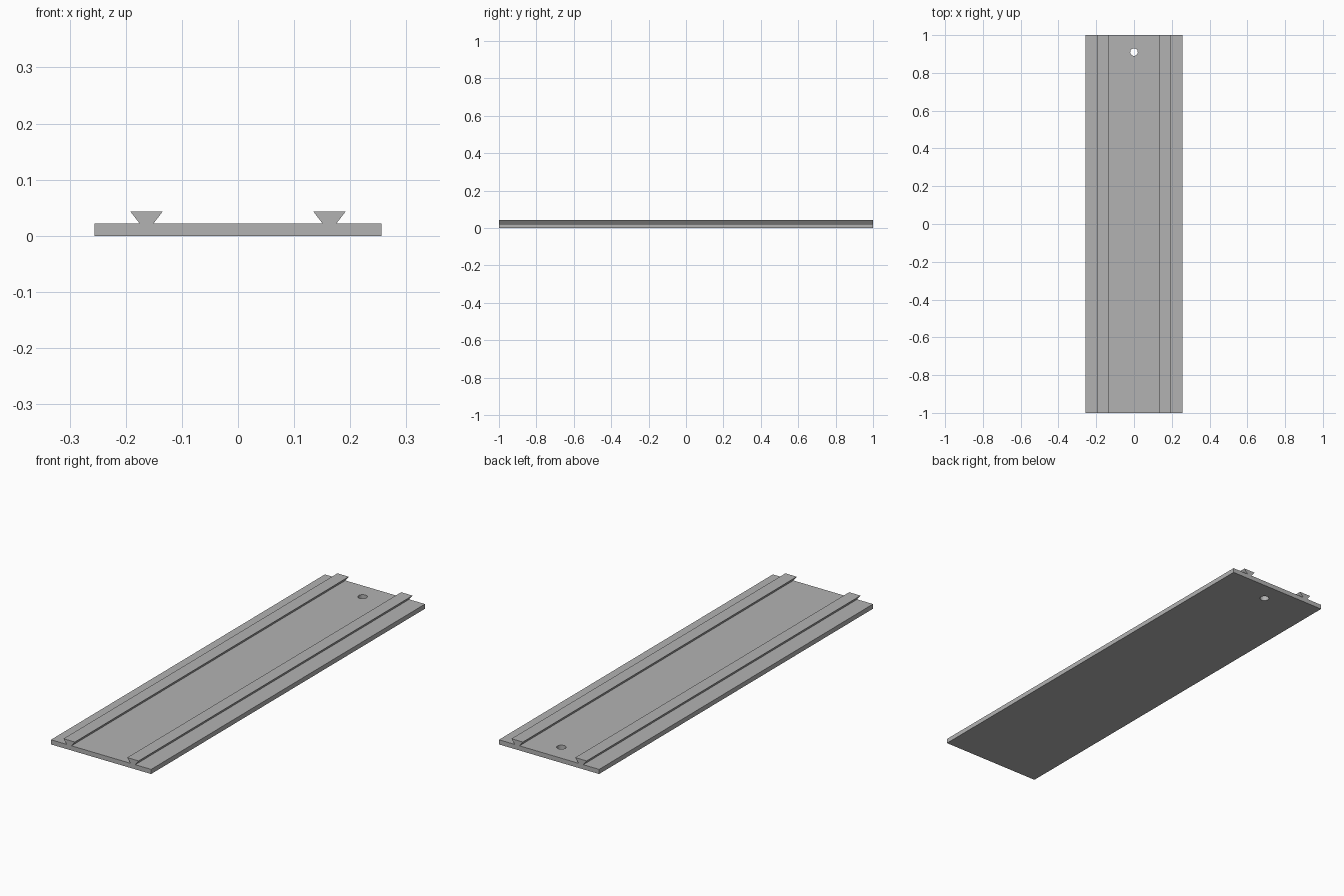
import bpy
import bmesh
from mathutils import Matrix

cube = bpy.data.objects.get("Cube")
if cube:
    bpy.data.objects.remove(cube, do_unlink=True)

LENGTH, HALF_WIDTH = 2.0, 0.256
PLATE_TOP, RAIL_TOP = 0.0215, 0.0435
RAIL_X, RAIL_FOOT, RAIL_HEAD = 0.163, 0.012, 0.029
HOLE_Y, HOLE_RADIUS = 0.91, 0.02

grey = bpy.data.materials.new("plain grey")
grey.use_nodes = True
colour = (0.45, 0.45, 0.45, 1)
grey.diffuse_color = colour
grey.node_tree.nodes["Principled BSDF"].inputs["Base Color"].default_value = colour


def add_object(name, bm):
    bmesh.ops.recalc_face_normals(bm, faces=bm.faces)
    mesh = bpy.data.meshes.new(name)
    bm.to_mesh(mesh)
    bm.free()
    mesh.materials.append(grey)
    obj = bpy.data.objects.new(name, mesh)
    bpy.context.collection.objects.link(obj)
    return obj


def extrude_profile(name, points):
    """Sweep an x-z outline along the full length."""
    bm = bmesh.new()
    face = bm.faces.new([bm.verts.new((x, -LENGTH / 2, z)) for x, z in points])
    swept = bmesh.ops.extrude_face_region(bm, geom=[face])["geom"]
    verts = [v for v in swept if isinstance(v, bmesh.types.BMVert)]
    bmesh.ops.translate(bm, verts=verts, vec=(0, LENGTH, 0))
    return add_object(name, bm)


# Flat base plate
plate = extrude_profile("base_plate", [
    (-HALF_WIDTH, 0), (HALF_WIDTH, 0),
    (HALF_WIDTH, PLATE_TOP), (-HALF_WIDTH, PLATE_TOP)])

# Round hole through the back end of the plate
bm = bmesh.new()
bmesh.ops.create_cone(bm, cap_ends=True, segments=32, radius1=HOLE_RADIUS,
                      radius2=HOLE_RADIUS, depth=0.2,
                      matrix=Matrix.Translation((0, HOLE_Y, 0)))
cutter = add_object("hole_cutter", bm)
cutter.hide_render = True
cutter.hide_viewport = True
cut = plate.modifiers.new("hole", "BOOLEAN")
cut.operation = "DIFFERENCE"
cut.solver = "EXACT"
cut.object = cutter

# Apply the cut and drop the helper
bpy.context.view_layer.update()
graph = bpy.context.evaluated_depsgraph_get()
cut_mesh = bpy.data.meshes.new_from_object(plate.evaluated_get(graph))
plate.modifiers.clear()
plate.data = cut_mesh
bpy.data.objects.remove(cutter, do_unlink=True)

# Two dovetail rails, wider at the top
for name, side in (("left_rail", 1), ("right_rail", -1)):
    x = side * RAIL_X
    extrude_profile(name, [
        (x - RAIL_FOOT, PLATE_TOP), (x + RAIL_FOOT, PLATE_TOP),
        (x + RAIL_HEAD, RAIL_TOP), (x - RAIL_HEAD, RAIL_TOP)])
